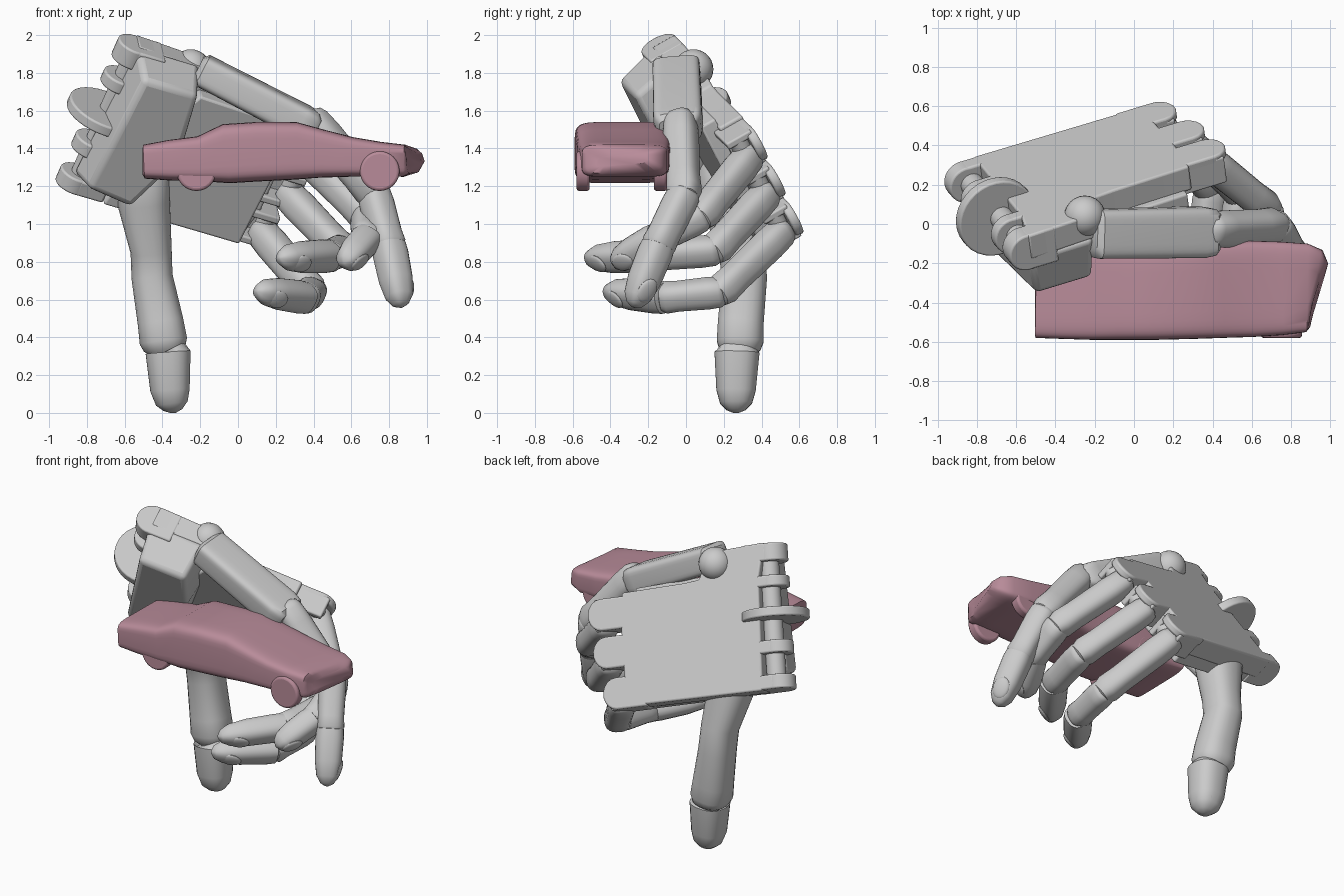
import bpy, bmesh, math
from mathutils import Vector, Matrix

if "Cube" in bpy.data.objects:
    bpy.data.objects.remove(bpy.data.objects["Cube"])

# Palm frame: u runs wrist to knuckles, v across the hand, n out of its back
L = Vector((.92, .28, -.27)).normalized()
W = Vector((.408, -.408, .817))
W = (W - L * W.dot(L)).normalized()
N = W.cross(L)
A = Vector((-.88, .2, 1.3))
PALM = Matrix.Translation(A) @ Matrix((L, W, N)).transposed().to_4x4()


def finish(name, bm, bevel=0, angle=38, mat=None):
    bmesh.ops.recalc_face_normals(bm, faces=bm.faces)
    me = bpy.data.meshes.new(name)
    bm.to_mesh(me)
    bm.free()
    ob = bpy.data.objects.new(name, me)
    bpy.context.collection.objects.link(ob)
    if mat:
        me.materials.append(mat)
    bpy.ops.object.select_all(action='DESELECT')
    ob.select_set(True)
    bpy.context.view_layer.objects.active = ob
    if bevel:
        m = ob.modifiers.new("bevel", 'BEVEL')
        m.width, m.segments = bevel, 3
        m.limit_method, m.angle_limit = 'ANGLE', math.radians(40)
    bpy.ops.object.shade_smooth_by_angle(angle=math.radians(angle))
    return ob


def plate(name, outline, n0, n1, bevel=.012, taper=1):
    """Outline in the palm plane, thickened from n0 to n1."""
    bm = bmesh.new()
    cu = sum(p[0] for p in outline) / len(outline)
    cv = sum(p[1] for p in outline) / len(outline)
    top = [bm.verts.new((u, v, n1)) for u, v in outline]
    low = [bm.verts.new((cu + (u - cu) * taper, cv + (v - cv) * taper, n0)) for u, v in outline]
    bm.faces.new(top)
    bm.faces.new(low[::-1])
    k = len(top)
    for i in range(k):
        bm.faces.new((top[i], low[i], low[(i + 1) % k], top[(i + 1) % k]))
    bm.transform(PALM)
    return finish(name, bm, bevel)


def cylinder(name, centre, axis, r, depth, bevel=.01, mat=None):
    bm = bmesh.new()
    bmesh.ops.create_cone(bm, cap_ends=True, segments=32, radius1=r, radius2=r, depth=depth)
    bm.transform(Matrix.Translation(centre) @ Vector(axis).to_track_quat('Z', 'Y').to_matrix().to_4x4())
    return finish(name, bm, bevel, mat=mat)


def loft(name, stations, side, power=2.4, count=24, mat=None, angle=38):
    """Skin rounded-box sections (centre, half width, half height)."""
    bm = bmesh.new()
    pts = [Vector(s[0]) for s in stations]
    rings = []
    for i, (c, a, b) in enumerate(stations):
        t = (pts[min(i + 1, len(pts) - 1)] - pts[max(i - 1, 0)]).normalized()
        s = (Vector(side) - t * t.dot(Vector(side))).normalized()
        up = s.cross(t)
        ring = []
        for k in range(count):
            q = 2 * math.pi * (k + .5) / count
            x, y = math.cos(q), math.sin(q)
            e = 2 / power
            ring.append(bm.verts.new(pts[i] + s * a * math.copysign(abs(x) ** e, x)
                                     + up * b * math.copysign(abs(y) ** e, y)))
        rings.append(ring)
    for r0, r1 in zip(rings, rings[1:]):
        for k in range(count):
            bm.faces.new((r0[k], r0[(k + 1) % count], r1[(k + 1) % count], r1[k]))
    bm.faces.new(rings[0][::-1])
    bm.faces.new(rings[-1])
    return finish(name, bm, mat=mat, angle=angle)


def nail(name, centre, along, out, size):
    bm = bmesh.new()
    bmesh.ops.create_uvsphere(bm, u_segments=16, v_segments=10, radius=1)
    x = along.normalized()
    z = (out - x * x.dot(out)).normalized()
    rot = Matrix((x, z.cross(x), z)).transposed().to_4x4()
    bm.transform(Matrix.Translation(centre) @ rot @ Matrix.Diagonal((size * 1.3, size, size * .35, 1)))
    finish(name, bm)


BONE = [(-.12, .35), (-.07, .8), (0, .95), (.2, 1), (.75, .95), (.95, 1), (1.05, .8), (1.09, .35)]
TIP = [(-.05, .6), (-.02, 1), (.12, 1.05), (.55, 1), (.82, .82), (.95, .5), (1, .12)]


def finger(name, joints, r):
    joints = [Vector(j) for j in joints]
    for i, part in enumerate(("lower", "middle", "tip")):
        a, b = joints[i], joints[i + 1]
        rr = r * (1, .96, .93)[i]
        loft(f"{name}_{part}", [(a.lerp(b, t), rr * s, rr * s) for t, s in (TIP if i == 2 else BONE)],
             W, 2.6)
    d = (b - a).normalized()
    out = W.cross(d).normalized()
    nail(name + "_nail", a.lerp(b, .72) + out * r * .72, d - out * .3, out, r * .6)


# Palm plates
plate("palm_back", [(.12, -.1), (1.0, -.09), (1.04, .1), (1.04, .4), (1.02, .62), (.6, .63),
                    (.5, .64), (.42, .8), (.05, .82), (.1, .6)], -.06, .08)
plate("palm_front", [(.2, -.09), (.98, -.09), (1.0, .3), (.98, .66), (.45, .68), (.3, .4)], -.14, -.05)
plate("palm_heel", [(0, .0), (.3, -.04), (.4, .2), (.44, .5), (.4, .82), (.04, .82)], -.3, -.05, .03, .86)

# Knuckle forks: rounded back strip and two cheeks per finger
for name, v, u in (("little", .0, 1.1), ("ring", .26, 1.15), ("middle", .5, 1.17)):
    arc = [(u + .09 * math.cos(q), v + .1 * math.sin(q))
           for q in [math.radians(a) for a in range(-90, 91, 20)]]
    plate(name + "_knuckle_strip", [(.9, v - .1)] + arc + [(.9, v + .1)], .03, .08)
    for s in (-1, 1):
        c = v + s * .08
        plate(f"{name}_knuckle_cheek", [(.92, c - .02), (u + .05, c - .02), (u + .05, c + .02), (.92, c + .02)],
              -.09, .06, .01)
    cylinder(name + "_knuckle_pin", PALM @ Vector((u, v, -.02)), W, .05, .16)

# Wrist hinge: prongs, large disc and axle
for v, wd in ((-.05, .09), (.17, .08), (.58, .07), (.76, .11)):
    cylinder("wrist_prong", PALM @ Vector((.04, v, -.02)), W, .1, wd)
    plate("wrist_prong_arm", [(.04, v - wd / 2), (.2, v - wd / 2), (.2, v + wd / 2), (.04, v + wd / 2)],
          -.12, .08)
cylinder("wrist_disc", PALM @ Vector((.04, .37, -.02)), W, .21, .06)
cylinder("wrist_axle", PALM @ Vector((.06, .36, -.02)), W, .06, .8)

# Index base bar and its shoulder
bar = (Vector((-.2, -.05, 1.82)), Vector((.4, -.04, 1.51)))
loft("index_bar", [(bar[0].lerp(bar[1], t), a, b) for t, a, b in
                   ((-.02, .09, .06), (.02, .125, .085), (.9, .13, .09), (.99, .12, .085), (1.03, .1, .06))],
     (0, 1, .1), 5, 32)
bm = bmesh.new()
bmesh.ops.create_uvsphere(bm, u_segments=24, v_segments=14, radius=.105)
bm.transform(Matrix.Translation((-.25, .04, 1.82)))
finish("index_bar_shoulder", bm)

# Fingers
finger("index_finger", [(.4, -.03, 1.54), (.72, -.01, 1.16), (.8, -.15, .88), (.865, -.28, .56)], .09)
finger("middle_finger", [(.37, .33, 1.35), (.68, .08, 1.04), (.68, -.16, .92), (.56, -.39, .79)], .085)
finger("ring_finger", [(.27, .42, 1.15), (.55, .15, .86), (.48, -.2, .83), (.22, -.53, .82)], .085)
finger("little_finger", [(.13, .5, .95), (.39, .18, .64), (.35, -.12, .61), (.1, -.43, .645)], .085)

# Thumb
loft("thumb_lower", [((-.5, .17, 1.4), .1, .1), ((-.5, .19, 1.28), .14, .14), ((-.5, .22, 1.12), .14, .14),
                     ((-.46, .29, .86), .11, .12), ((-.455, .31, .72), .11, .12),
                     ((-.41, .29, .48), .122, .122), ((-.395, .287, .38), .127, .125),
                     ((-.39, .285, .335), .11, .11), ((-.388, .285, .3), .07, .07)], (1, 0, 0))
loft("thumb_tip", [((-.375, .27, .33), .1, .1), ((-.37, .27, .32), .12, .12), ((-.36, .265, .12), .105, .105),
                   ((-.35, .265, .05), .085, .085), ((-.345, .265, .015), .05, .05),
                   ((-.345, .265, .0), .015, .015)], (1, 0, 0))
nail("thumb_nail", Vector((-.3, .31, .1)), Vector((-.2, -.1, -1)), Vector((.8, .55, 0)), .06)

# Toy car: body sections along x, four wheels
pink = bpy.data.materials.new("car_pink")
pink.diffuse_color = (.48, .26, .32, 1)
pink.use_nodes = True
pink.node_tree.nodes["Principled BSDF"].inputs["Base Color"].default_value = pink.diffuse_color
body = [(-.505, 1.26, 1.4, -.56, -.12), (-.495, 1.24, 1.42, -.58, -.1), (-.36, 1.23, 1.445, -.585, -.1),
        (-.2, 1.225, 1.465, -.59, -.1), (-.06, 1.215, 1.53, -.59, -.1), (.1, 1.225, 1.54, -.59, -.11),
        (.3, 1.235, 1.54, -.585, -.1), (.44, 1.245, 1.5, -.58, -.09), (.6, 1.25, 1.46, -.575, -.085),
        (.75, 1.25, 1.435, -.565, -.09), (.88, 1.25, 1.42, -.55, -.1), (.925, 1.27, 1.4, -.53, -.13),
        (.94, 1.31, 1.37, -.48, -.19)]
loft("car_body", [((x, (y0 + y1) / 2, (z0 + z1) / 2), (y1 - y0) / 2, (z1 - z0) / 2)
                  for x, z0, z1, y0, y1 in body], (0, 1, 0), 6, 40, pink, 50)
for x in (-.22, .75):
    for y in (-.545, -.135):
        cylinder("car_wheel", Vector((x, y, 1.28)), (0, 1, 0), .105, .07, .015, pink)
